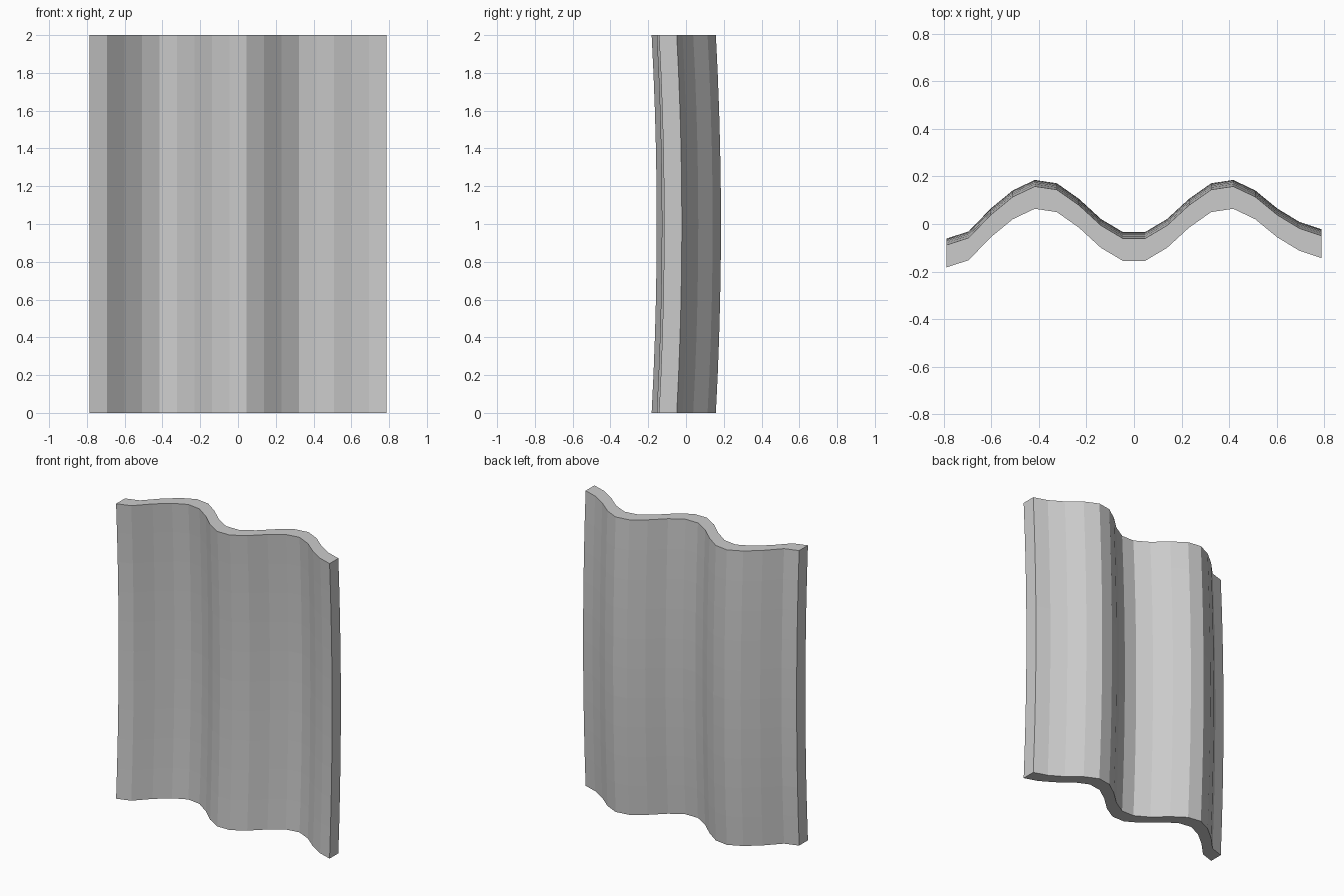
import bpy, bmesh

if "Cube" in bpy.data.objects:
    bpy.data.objects.remove(bpy.data.objects["Cube"])

HEIGHT, HALF_WIDTH = 2.0, 0.787
THICK, BOW, ROWS = 0.094, 0.027, 10

# Front-face wave depth at evenly spaced columns, left to right
wave = [-0.182, -0.152, -0.056, 0.02, 0.064, 0.05, -0.015, -0.1, -0.155,
        -0.155, -0.1, -0.015, 0.05, 0.064, 0.02, -0.056, -0.112, -0.143]
step = 2 * HALF_WIDTH / (len(wave) - 1)

bm = bmesh.new()

# Wavy front sheet, bowed backward at mid height
grid = []
for r in range(ROWS + 1):
    t = r / ROWS
    bow = BOW * (1 - (2 * t - 1) ** 2)
    grid.append([bm.verts.new((-HALF_WIDTH + i * step, y + bow, t * HEIGHT))
                 for i, y in enumerate(wave)])
for low, high in zip(grid, grid[1:]):
    for i in range(len(wave) - 1):
        bm.faces.new((low[i], low[i + 1], high[i + 1], high[i]))

# Thickness straight back along y
ext = bmesh.ops.extrude_face_region(bm, geom=bm.faces[:], use_keep_orig=True)
back = [g for g in ext["geom"] if isinstance(g, bmesh.types.BMVert)]
bmesh.ops.translate(bm, verts=back, vec=(0, THICK, 0))
bmesh.ops.recalc_face_normals(bm, faces=bm.faces[:])

mesh = bpy.data.meshes.new("wavy_panel")
bm.to_mesh(mesh)
bm.free()
panel = bpy.data.objects.new("wavy_panel", mesh)
bpy.context.collection.objects.link(panel)
